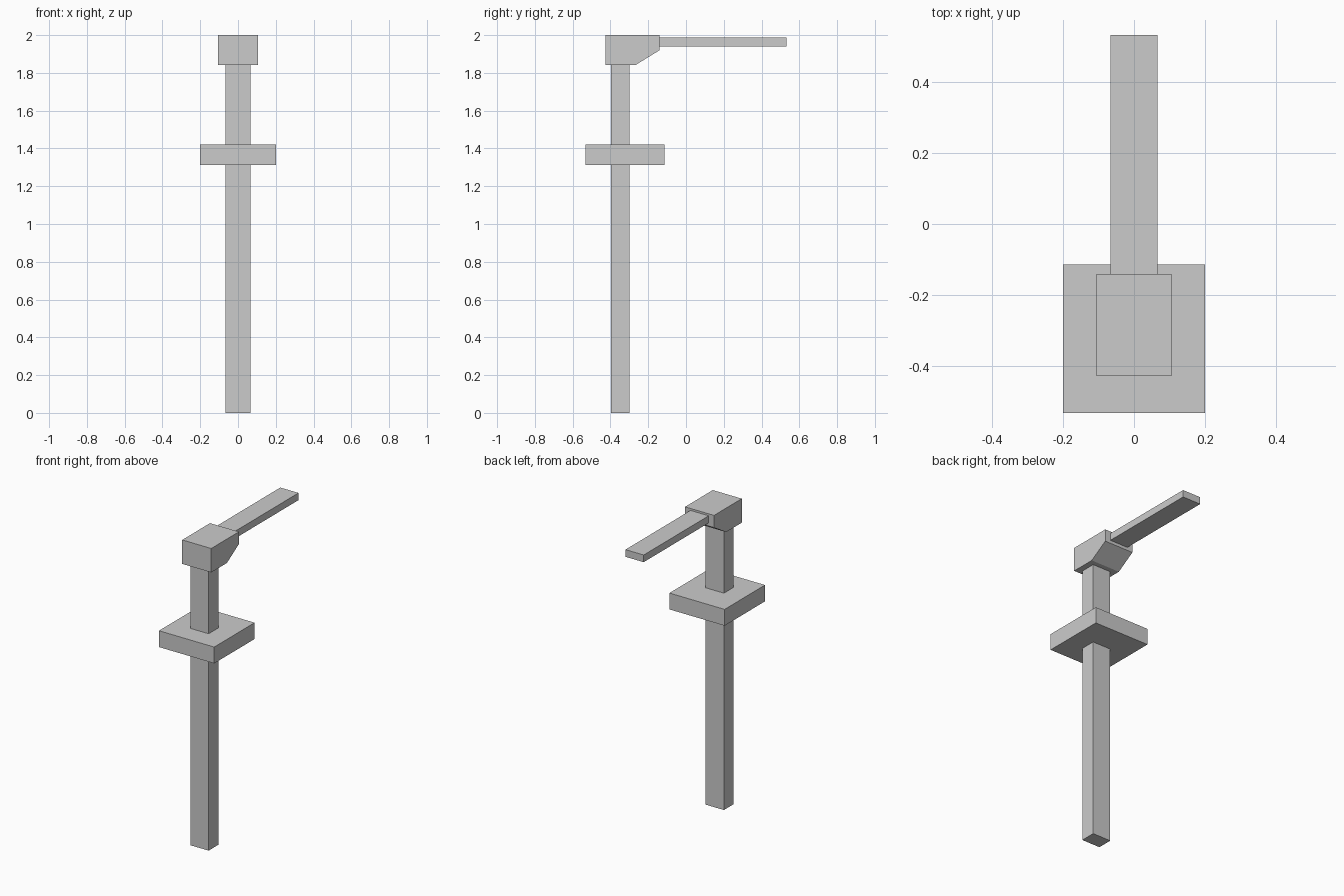
import bpy

if "Cube" in bpy.data.objects:
    bpy.data.objects.remove(bpy.data.objects["Cube"])


def prism(name, profile, x0, x1):
    """Extrude a (y, z) profile, listed anticlockwise seen from +x, along x."""
    n = len(profile)
    verts = [(x, y, z) for x in (x0, x1) for y, z in profile]
    faces = [tuple(reversed(range(n))), tuple(range(n, 2 * n))]
    faces += [(i, (i + 1) % n, n + (i + 1) % n, n + i) for i in range(n)]
    mesh = bpy.data.meshes.new(name)
    mesh.from_pydata(verts, [], faces)
    obj = bpy.data.objects.new(name, mesh)
    bpy.context.collection.objects.link(obj)
    return obj


def box(name, half_x, y0, y1, z0, z1):
    return prism(name, [(y0, z0), (y1, z0), (y1, z1), (y0, z1)], -half_x, half_x)


# Upright post
box("post", 0.066, -0.398, -0.298, 0.0, 1.845)

# Square collar around the post
box("collar", 0.2, -0.532, -0.114, 1.313, 1.42)

# Head block with a sloped lower back edge
prism("head", [(-0.427, 1.843), (-0.265, 1.843), (-0.14, 1.92),
               (-0.14, 2.0), (-0.427, 2.0)], -0.105, 0.105)

# Flat arm reaching backwards from the head
box("arm", 0.066, -0.14, 0.532, 1.94, 1.987)
